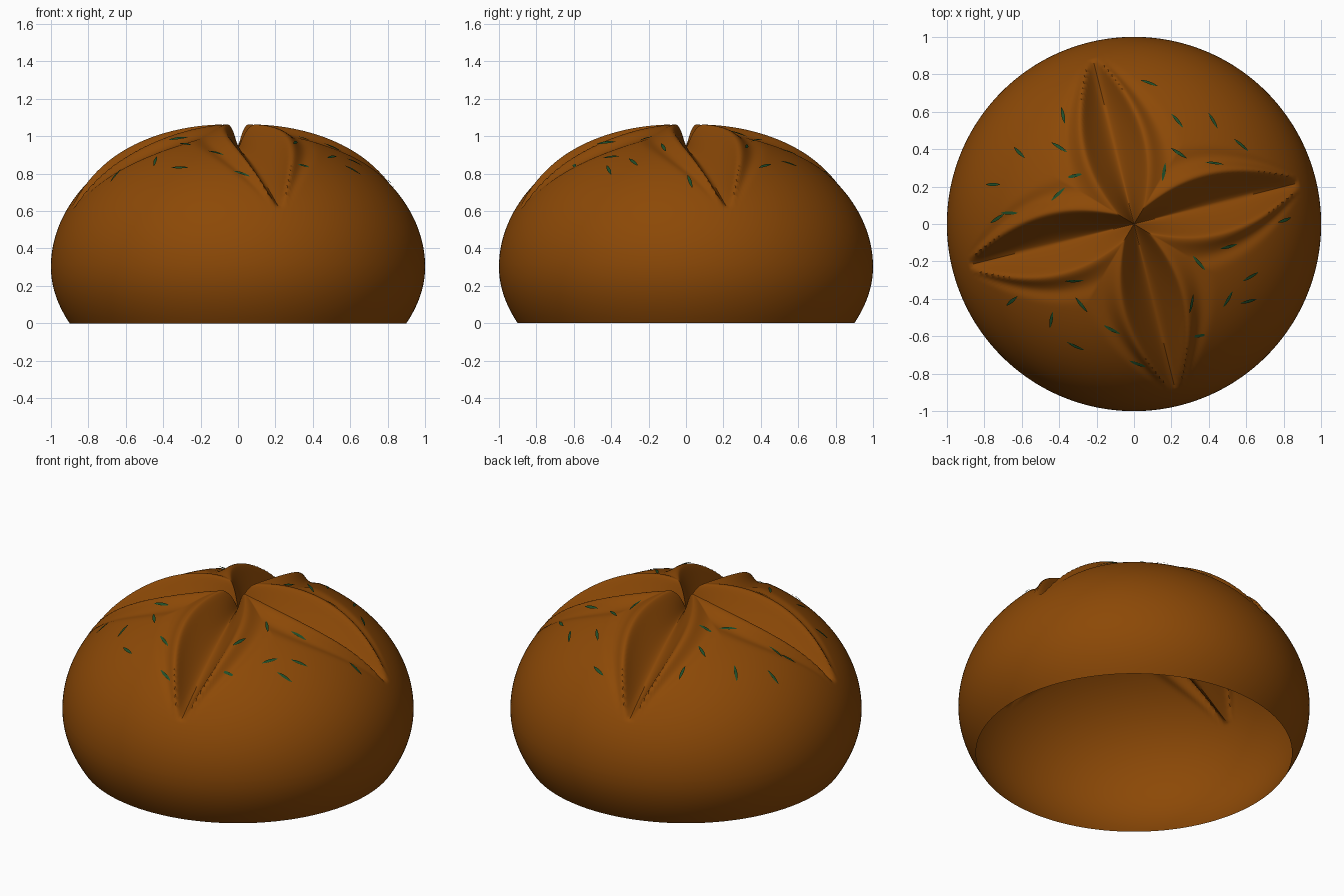
import bpy, bmesh, math
from mathutils import Vector

cube = bpy.data.objects.get("Cube")
if cube:
    bpy.data.objects.remove(cube)

SEGMENTS, DOME_RINGS, BASE_RINGS = 320, 120, 10
TWIST = math.radians(14)      # direction of the first gash
TIP = 0.91                    # radius where every gash ends
BELLY = 0.3                   # height of the widest ring


def material(name, rgb):
    mat = bpy.data.materials.new(name)
    mat.use_nodes = True
    mat.diffuse_color = (*rgb, 1)
    bsdf = mat.node_tree.nodes["Principled BSDF"]
    bsdf.inputs["Base Color"].default_value = (*rgb, 1)
    bsdf.inputs["Roughness"].default_value = 0.7
    return mat


def finish(bm, name, mat):
    mesh = bpy.data.meshes.new(name)
    bm.to_mesh(mesh)
    bm.free()
    mesh.materials.append(mat)
    obj = bpy.data.objects.new(name, mesh)
    bpy.context.collection.objects.link(obj)
    bpy.ops.object.select_all(action='DESELECT')
    obj.select_set(True)
    bpy.context.view_layer.objects.active = obj
    bpy.ops.object.shade_smooth_by_angle(angle=math.radians(50))
    return obj


def bump(s, centre, spread):
    return math.exp(-((s - centre) / spread) ** 2)


def crust_point(r, theta):
    """Dome surface with four radial gashes, their lips and outer dips."""
    z = BELLY + 0.76 * math.sqrt(max(0, 1 - r * r))
    # Angle to the nearest gash
    turn = (theta - TWIST + math.pi / 4) % (math.pi / 2) - math.pi / 4
    u = r / TIP
    if u < 1:
        swell = math.sin(math.pi * u)
        s = abs(r * math.sin(turn)) / (0.025 + 0.135 * swell)
        depth = max(0, z - 0.93 + 0.315 * u ** 1.3)
        lip = swell * (0.018 * bump(s, 1.05, 0.25) - 0.014 * bump(s, 1.65, 0.3))
        z += lip - depth * max(0, 1 - s ** 1.5) ** 1.4
        r += lip * u
    return Vector((r * math.cos(theta), r * math.sin(theta), z))


def base_point(t, theta):
    """Side tucking in below the belly, t from 0 (belly) to 1 (ground)."""
    r = 1 - 0.1 * t * t
    return Vector((r * math.cos(theta), r * math.sin(theta), BELLY * (1 - t)))


# Bread crust: one open shell, rings from the crown to the ground
bm = bmesh.new()
angles = [TWIST + math.tau * i / SEGMENTS for i in range(SEGMENTS)]
crown = bm.verts.new(crust_point(0, 0))
rings = []
for k in range(1, DOME_RINGS + 1):
    r = math.sin(math.pi / 2 * k / DOME_RINGS)
    rings.append([bm.verts.new(crust_point(r, a)) for a in angles])
for k in range(1, BASE_RINGS + 1):
    rings.append([bm.verts.new(base_point(k / BASE_RINGS, a)) for a in angles])
for i in range(SEGMENTS):
    j = (i + 1) % SEGMENTS
    bm.faces.new((crown, rings[0][i], rings[0][j]))
    for upper, lower in zip(rings, rings[1:]):
        bm.faces.new((upper[i], lower[i], lower[j], upper[j]))
finish(bm, "bread_crust", material("baked brown", (0.262, 0.066, 0.002)))

# Herb leaves: x, y and heading in degrees
LEAVES = [
    (.08, .75, -20), (-.38, .58, -80), (-.61, .38, -45), (-.4, .41, -30),
    (-.32, .26, 10), (-.41, .16, 45), (-.75, .21, 0), (-.67, .06, 0),
    (-.73, .03, 35), (.23, .55, -50), (.42, .55, -60), (.57, .42, -40),
    (.24, .38, -30), (.43, .32, -10), (.16, .28, 80), (.8, .02, 20),
    (.51, -.12, 15), (.35, -.21, -50), (.62, -.28, 30), (.5, -.4, 60),
    (.61, -.41, 15), (.3, -.42, 75), (.35, -.6, 10), (-.32, -.3, 0),
    (-.65, -.41, 40), (-.28, -.43, -50), (-.44, -.51, 80), (-.12, -.57, -30),
    (-.31, -.65, -25), (.02, -.75, -20),
]


def crust_at(x, y):
    return crust_point(math.hypot(x, y), math.atan2(y, x))


bm = bmesh.new()
for x, y, heading in LEAVES:
    step = 0.02
    slope_x = crust_at(x + step, y) - crust_at(x - step, y)
    slope_y = crust_at(x, y + step) - crust_at(x, y - step)
    normal = slope_x.cross(slope_y).normalized()
    h = math.radians(heading)
    along = (slope_x * math.cos(h) + slope_y * math.sin(h)).normalized()
    across = normal.cross(along)
    centre = crust_at(x, y) + normal * 0.008
    left, right = [], []
    for k in range(7):
        t = k / 3 - 1
        mid = centre + along * 0.05 * t - normal * 0.003 * t * t
        side = across * (0.001 + 0.008 * (1 - t * t))
        left.append(bm.verts.new(mid + side))
        right.append(bm.verts.new(mid - side))
    for k in range(6):
        bm.faces.new((left[k], right[k], right[k + 1], left[k + 1]))
finish(bm, "herb_leaves", material("herb green", (0.014, 0.075, 0.022)))
